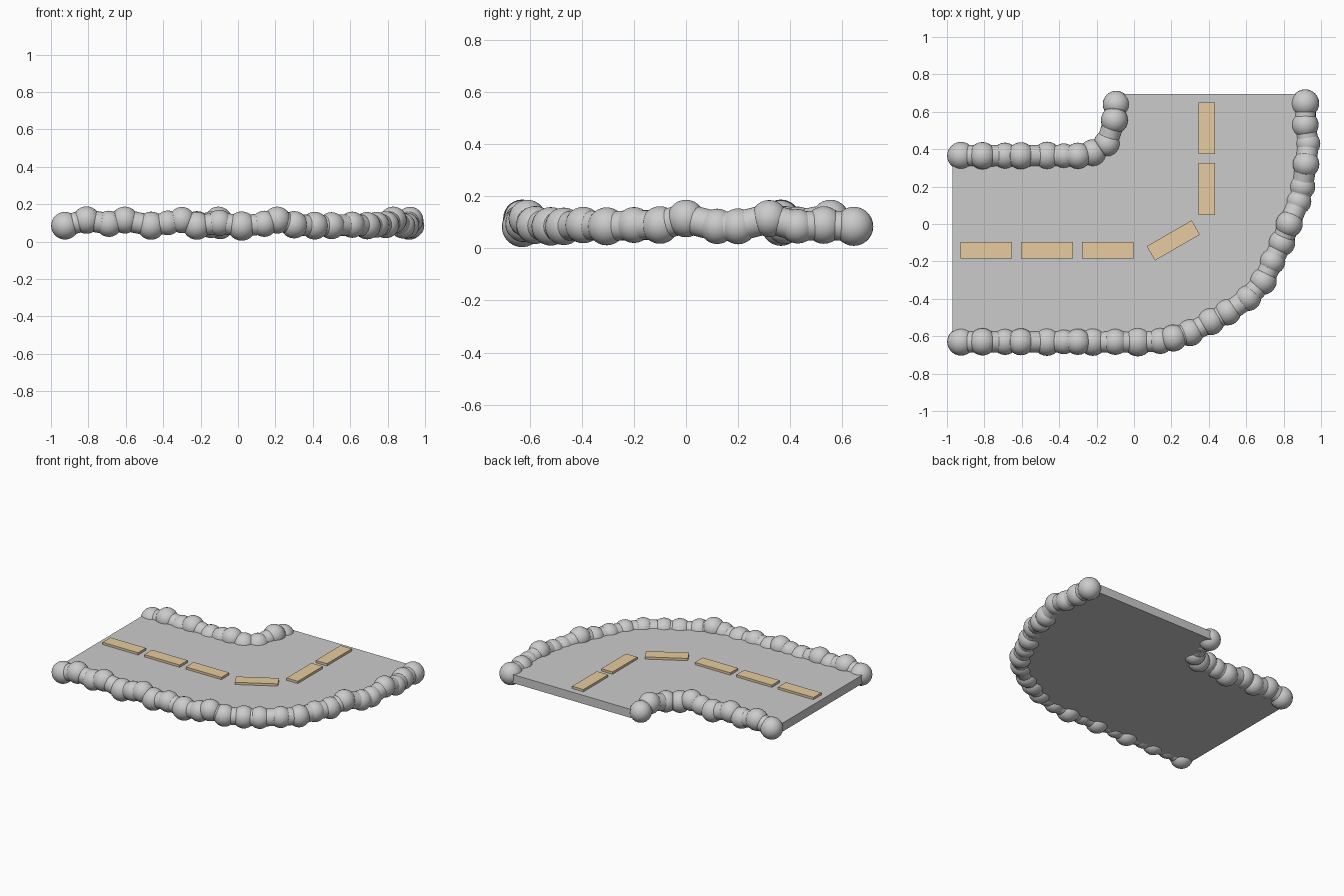
import bpy, bmesh
from math import radians
from mathutils import Matrix, Vector

if "Cube" in bpy.data.objects:
    bpy.data.objects.remove(bpy.data.objects["Cube"])

LOW, HIGH = 0.085, 0.115      # centre heights of the kerb stones
SLAB_Z0, SLAB_Z1 = 0.05, 0.11


def finish(bm, name, smooth=False):
    bmesh.ops.recalc_face_normals(bm, faces=bm.faces)
    me = bpy.data.meshes.new(name)
    bm.to_mesh(me)
    bm.free()
    ob = bpy.data.objects.new(name, me)
    bpy.context.collection.objects.link(ob)
    for p in me.polygons:
        p.use_smooth = smooth
    return ob


def kerb(name, stones):
    """Row of round stones joined by short thick necks."""
    bm = bmesh.new()
    pts = [Vector(s[:3]) for s in stones]
    for p, s in zip(pts, stones):
        bmesh.ops.create_uvsphere(bm, u_segments=24, v_segments=14, radius=s[3],
                                  matrix=Matrix.Translation(p))
    for a, b in zip(pts, pts[1:]):
        d = b - a
        m = Matrix.Translation((a + b) / 2) @ d.to_track_quat('Z', 'Y').to_matrix().to_4x4()
        bmesh.ops.create_cone(bm, segments=24, radius1=0.057, radius2=0.057,
                              depth=d.length, matrix=m)
    return finish(bm, name, True)


# straight stretch shared by both kerbs: x, z, radius
straight = [(-0.925, LOW, .074), (-0.81, HIGH, .073), (-0.69, LOW + .01, .070),
            (-0.605, HIGH, .072), (-0.465, LOW, .075), (-0.30, HIGH, .070)]

outer = [(x, -0.63, z, r) for x, z, r in straight]
outer += [(-0.375, -0.63, .10, .066), (-0.22, -0.63, LOW, .075), (-0.10, -0.63, .10, .070),
          (0.02, -0.63, .083, .078), (0.14, -0.625, .095, .070), (0.21, -0.61, HIGH, .072),
          (0.30, -0.58, .09, .073), (0.41, -0.52, LOW, .074), (0.50, -0.47, LOW, .072),
          (0.61, -0.395, .09, .070), (0.69, -0.305, LOW, .073), (0.74, -0.20, .09, .069),
          (0.79, -0.10, .09, .072), (0.83, 0.0, HIGH, .072), (0.88, 0.12, LOW, .068),
          (0.90, 0.20, LOW, .069), (0.92, 0.32, HIGH, .071), (0.93, 0.43, LOW, .066),
          (0.915, 0.53, .09, .072), (0.915, 0.645, LOW, .075)]
outer.sort(key=lambda s: s[0] if s[1] < -0.6 else 2 + s[1])
kerb("outer_kerb", outer)

inner = [(x, 0.365, z, r) for x, z, r in straight]
inner += [(-0.375, 0.365, .10, .066), (-0.22, 0.38, .09, .073),
          (-0.145, 0.43, .09, .071), (-0.105, 0.555, HIGH, .072), (-0.095, 0.64, LOW, .072)]
inner.sort(key=lambda s: s[0])
kerb("inner_kerb", inner)

# road slab: outline follows the two kerb lines, extruded down
outline = [(-0.97, 0.365), (-0.97, -0.63)]
outline += [s[:2] for s in outer[1:-1]] + [(0.915, 0.695), (-0.095, 0.695)]
outline += [s[:2] for s in reversed(inner[1:-1])]
bm = bmesh.new()
face = bm.faces.new([bm.verts.new((x, y, SLAB_Z0)) for x, y in outline])
up = bmesh.ops.extrude_face_region(bm, geom=[face], use_keep_orig=True)
bmesh.ops.translate(bm, vec=(0, 0, SLAB_Z1 - SLAB_Z0),
                    verts=[v for v in up["geom"] if isinstance(v, bmesh.types.BMVert)])
finish(bm, "road_slab")

# painted lane dashes
tan = bpy.data.materials.new("tan_paint")
tan.diffuse_color = (0.8, 0.6, 0.35, 1)
tan.use_nodes = True
tan.node_tree.nodes["Principled BSDF"].inputs["Base Color"].default_value = tan.diffuse_color
dashes = [(-0.79, -0.14, 0), (-0.465, -0.14, 0), (-0.14, -0.14, 0),
          (0.21, -0.088, 30), (0.39, 0.187, 90), (0.39, 0.512, 90)]
for i, (x, y, ang) in enumerate(dashes, 1):
    bm = bmesh.new()
    bmesh.ops.create_cube(bm, size=1, matrix=Matrix.Translation((x, y, SLAB_Z1 + 0.006))
                          @ Matrix.Rotation(radians(ang), 4, 'Z')
                          @ Matrix.Diagonal((0.277, 0.088, 0.02, 1)))
    finish(bm, f"lane_dash_{i}").data.materials.append(tan)
